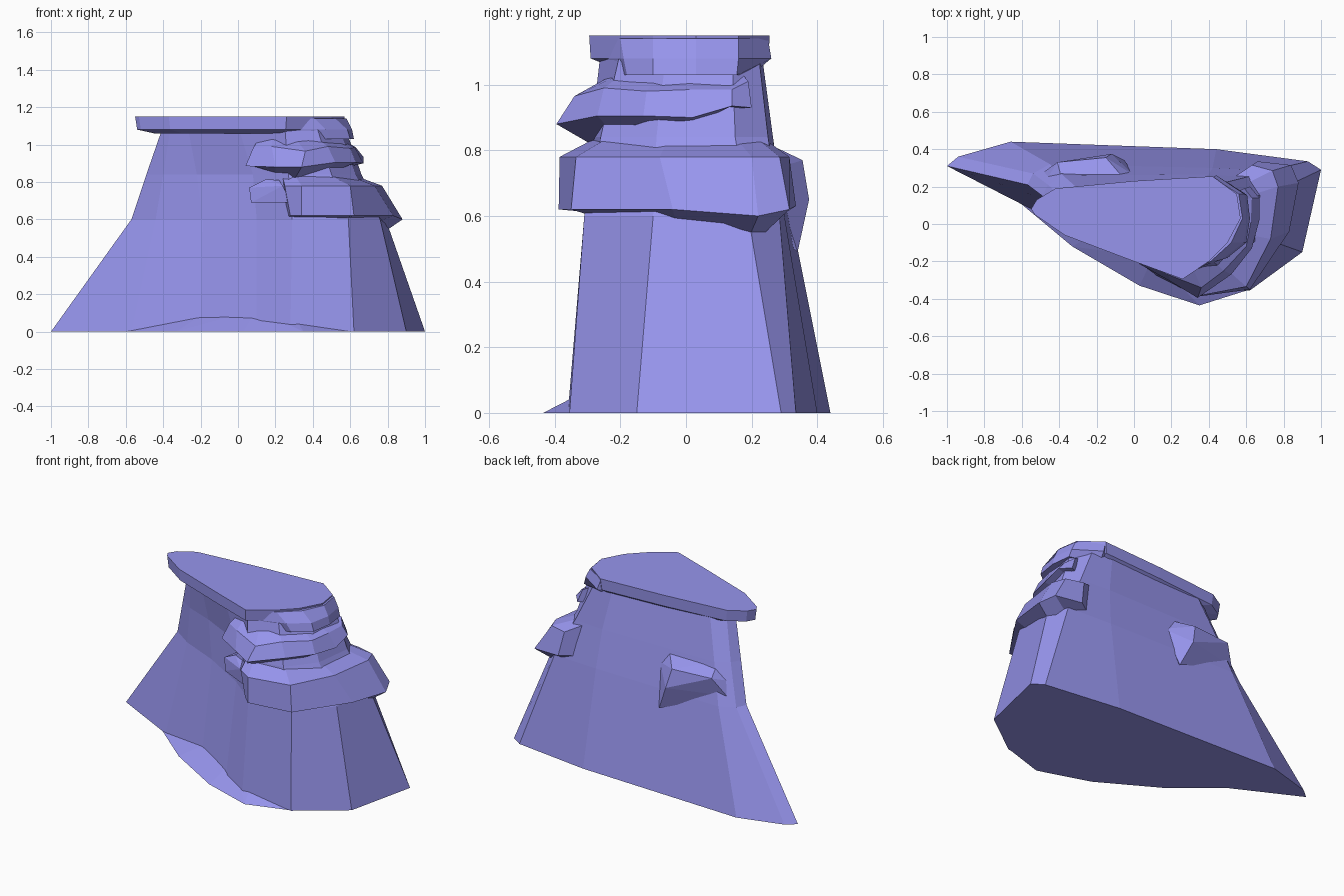
import bpy, bmesh
from mathutils import Vector

rock = bpy.data.materials.new("violet_rock")
rock.diffuse_color = (0.31, 0.30, 0.85, 1)


def finish(name, bm):
    bmesh.ops.recalc_face_normals(bm, faces=bm.faces)
    me = bpy.data.meshes.new(name)
    bm.to_mesh(me)
    bm.free()
    me.materials.append(rock)
    ob = bpy.data.objects.new(name, me)
    bpy.context.collection.objects.link(ob)
    return ob


def loft(name, rings):
    """Join equal-sized closed rings and cap both ends."""
    bm = bmesh.new()
    vs = [[bm.verts.new(p) for p in r] for r in rings]
    n = len(vs[0])
    for a, b in zip(vs, vs[1:]):
        for i in range(n):
            j = (i + 1) % n
            bm.faces.new((a[i], a[j], b[j], b[i]))
    bm.faces.new(vs[0])
    bm.faces.new(vs[-1])
    return finish(name, bm)


def hull(name, pts):
    bm = bmesh.new()
    for p in pts:
        bm.verts.new(p)
    bmesh.ops.convex_hull(bm, input=bm.verts)
    return finish(name, bm)


def flat(z, pts):
    return [(x, y, z) for x, y in pts]


def ledge(name, stations, rise, k=0.75, centre=(0.2, 0.02)):
    """Sweep a four-sided rock band; station = bottom xy, top xy, low z, high z, underside drop."""
    c = Vector(centre)
    rings = []
    for bx, by, tx, ty, lo, hi, drop in stations:
        ib = c + (Vector((bx, by)) - c) * k
        it = c + (Vector((tx, ty)) - c) * k
        rings.append([(ib.x, ib.y, lo - drop), (bx, by, lo), (tx, ty, hi), (it.x, it.y, hi + rise)])
    return loft(name, rings)


# main cliff mass, anticlockwise from the low left tip
loft("cliff_body", [
    flat(0, [(-1, .31), (-.57, .09), (-.2, -.08), (.1, -.27), (.28, -.36), (.62, -.355),
             (.9, -.15), (1, .29), (.93, .335), (.44, .40), (-.66, .44), (-.94, .36)]),
    flat(.6, [(-.57, .21), (-.44, .12), (-.19, .01), (.1, -.16), (.29, -.31), (.59, -.31),
              (.76, -.1), (.79, .19), (.72, .285), (.42, .30), (-.45, .32), (-.54, .27)]),
    flat(.84, [(-.49, .15), (-.40, .09), (-.22, .02), (.08, -.13), (.27, -.29), (.5, -.26),
               (.63, -.09), (.66, .15), (.6, .25), (.4, .265), (-.38, .26), (-.46, .21)]),
    flat(1.1, [(-.40, .08), (-.36, .04), (-.27, .0), (0, -.14), (.25, -.26), (.42, -.2),
               (.54, -.06), (.57, .14), (.48, .22), (.35, .23), (-.3, .19), (-.38, .14)]),
])

# sloping foot in front
foot = [(-.6, .105), (-.33, -.12), (.03, -.33), (.35, -.435), (.62, -.35)]
hull("front_foot", flat(0, foot + [(.5, 0)]) +
     [(-.15, -.02, .12), (.1, -.18, .12), (.3, -.28, .08)])

# overhanging top slab
slab_top = [(-.55, .08), (-.53, .05), (-.37, -.06), (0, -.2), (.26, -.295), (.40, -.2),
            (.5, -.1), (.57, .03), (.55, .16), (.42, .255), (0, .23), (-.42, .19), (-.52, .13)]
loft("top_slab", [
    [(x * .85 + .02, y * .85 + .01, 1.06) for x, y in slab_top],
    flat(1.08, [(x * .98, y * .985) for x, y in slab_top]),
    flat(1.15, slab_top)])

# block flaring out below the right of the slab
loft("upper_brow", [
    flat(1.03, [(.32, -.22), (.5, -.18), (.60, -.1), (.62, .03), (.605, .155), (.42, .2), (.2, .1)]),
    flat(1.08, [(.29, -.25), (.47, -.19), (.585, -.1), (.61, .03), (.59, .16), (.44, .26), (.2, .1)]),
    flat(1.14, [(.27, -.24), (.41, -.20), (.52, -.1), (.58, .03), (.56, .16), (.42, .25), (.2, .1)])])

# middle ledge with a pointed front corner and undercut
ledge("middle_ledge", [
    (.04, -.22, .08, -.20, .885, .98, .0), (.2, -.31, .18, -.27, .88, .99, .03),
    (.34, -.395, .36, -.34, .88, .965, .06), (.52, -.27, .48, -.25, .905, .99, .08),
    (.63, -.13, .60, -.12, .905, .98, .04), (.67, .02, .625, .01, .9, .985, .02),
    (.67, .14, .63, .14, .935, .985, .01), (.62, .20, .59, .19, .93, 1.01, .0)],
    .05)

# lower, heavier ledge wrapping the right end
ledge("lower_ledge", [
    (.28, -.33, .25, -.33, .62, .78, .01), (.34, -.388, .34, -.385, .62, .78, .01),
    (.62, -.35, .60, -.335, .62, .78, .03), (.83, -.04, .73, -.08, .62, .78, .07),
    (.88, .22, .77, .20, .60, .78, .12), (.84, .315, .74, .285, .62, .78, .05),
    (.66, .335, .63, .315, .63, .78, .0)],
    .055, .74)

# small knob beside the lower ledge
hull("side_knob", [(.06, -.22, .77), (.07, -.23, .69), (.28, -.33, .69), (.24, -.32, .78),
                   (.15, -.24, .815), (.22, -.27, .81), (.1, -.1, .78), (.28, -.2, .7), (.1, -.1, .69)])

# outcrop on the back face
hull("back_outcrop", [(.0, .26, .74), (-.06, .25, .82), (-.38, .22, .83), (-.46, .25, .74),
                      (-.41, .33, .77), (-.15, .355, .77), (-.12, .375, .65), (-.05, .34, .49),
                      (-.48, .28, .66), (-.1, .2, .6)])
